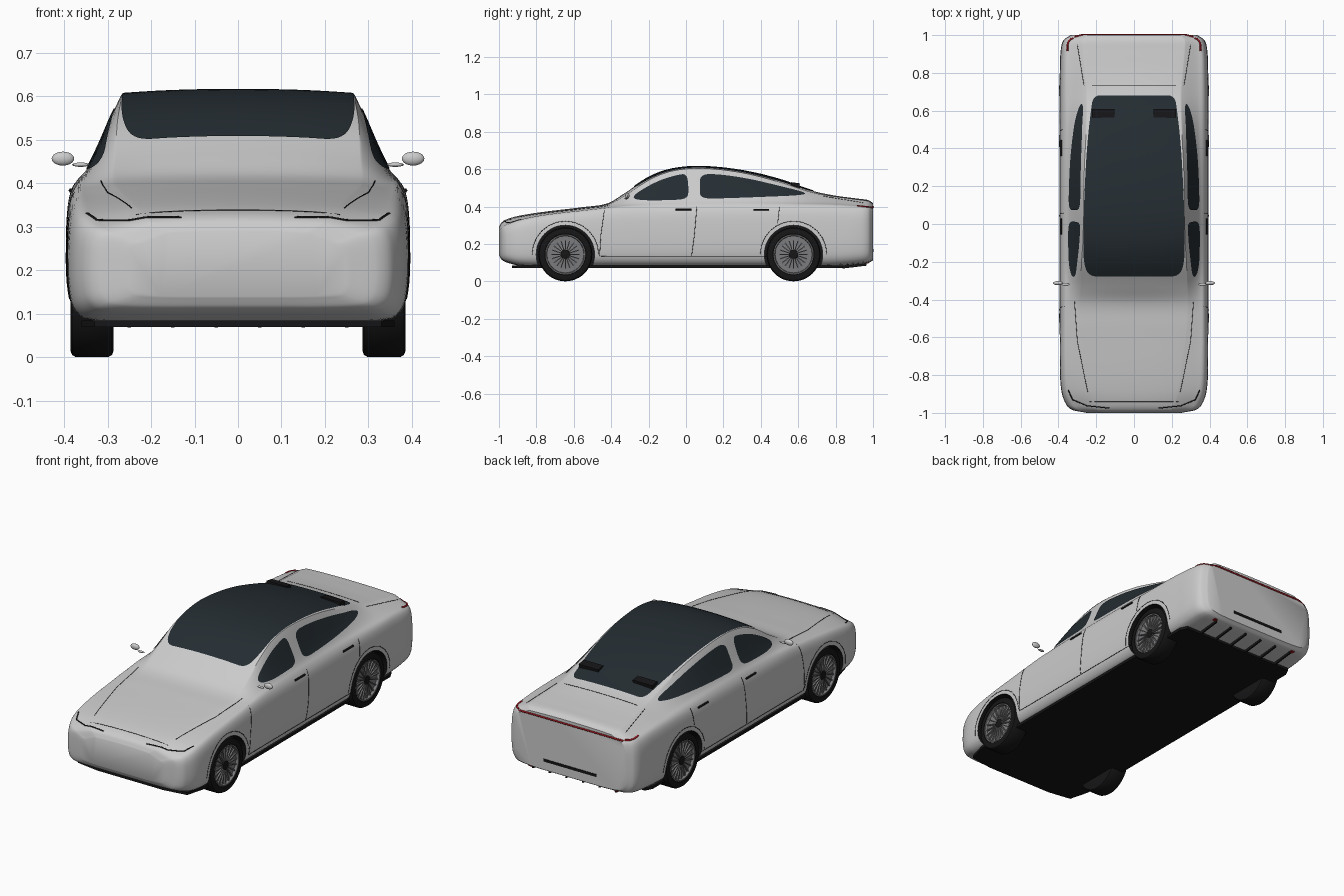
import bpy, bmesh, math
from mathutils import Vector, Matrix
from mathutils.bvhtree import BVHTree

if "Cube" in bpy.data.objects:
    bpy.data.objects.remove(bpy.data.objects["Cube"])

def material(name, rgb):
    m = bpy.data.materials.new(name)
    m.diffuse_color = (*rgb, 1)
    m.use_nodes = True
    m.node_tree.nodes["Principled BSDF"].inputs["Base Color"].default_value = m.diffuse_color
    return m

GLASS = material("glass", (.018, .026, .032))
DARK = material("dark", (.008, .008, .009))
METAL = material("rim_metal", (.2, .2, .21))
RED = material("red_light", (.35, .01, .015))

def make(name, verts, faces, mat=None, smooth=True):
    me = bpy.data.meshes.new(name)
    me.from_pydata(verts, [], faces)
    bm = bmesh.new(); bm.from_mesh(me)
    bmesh.ops.recalc_face_normals(bm, faces=bm.faces[:])
    bm.to_mesh(me); bm.free()
    ob = bpy.data.objects.new(name, me)
    bpy.context.collection.objects.link(ob)
    if mat: me.materials.append(mat)
    if smooth: shade(ob)
    return ob

def shade(ob):
    bpy.ops.object.select_all(action='DESELECT')
    ob.select_set(True)
    bpy.context.view_layer.objects.active = ob
    bpy.ops.object.shade_smooth_by_angle(angle=math.radians(35))

def box(name, c, size, mat, rot=0):
    bm = bmesh.new()
    bmesh.ops.create_cube(bm, size=1, matrix=Matrix.Translation(c) @ Matrix.Rotation(rot, 4, 'X') @ Matrix.Diagonal((*size, 1)))
    v = [x.co[:] for x in bm.verts]; f = [[x.index for x in g.verts] for g in bm.faces]
    bm.free()
    return make(name, v, f, mat, False)

def chaikin(p, n, closed=False):
    """Corner cutting that rounds a polyline."""
    p = [Vector(q) for q in p]
    for _ in range(n):
        q = [] if closed else [p[0]]
        for i in range(len(p) if closed else len(p) - 1):
            a, b = p[i], p[(i + 1) % len(p)]
            q += [a.lerp(b, .25), a.lerp(b, .75)]
        p = q if closed else q + [p[-1]]
    return p

# Body stations: y, half width, floor z, shoulder z, roof edge x, roof edge z, centre z
ST = [(-1, .25, .14, .26, .16, .285, .29), (-.985, .325, .115, .285, .2, .31, .316),
      (-.95, .362, .098, .305, .22, .327, .335), (-.88, .385, .082, .33, .24, .346, .353),
      (-.75, .393, .078, .355, .26, .366, .373), (-.55, .395, .078, .378, .285, .391, .397),
      (-.42, .395, .078, .392, .29, .41, .417), (-.33, .395, .078, .4, .285, .455, .47),
      (-.2, .395, .078, .403, .28, .54, .556), (-.08, .395, .078, .405, .272, .588, .6),
      (.08, .395, .078, .408, .27, .604, .614), (.3, .395, .078, .41, .265, .58, .592),
      (.5, .395, .078, .41, .255, .53, .545), (.68, .395, .078, .41, .25, .473, .483),
      (.8, .393, .08, .408, .26, .452, .458), (.92, .388, .09, .4, .27, .436, .442),
      (.975, .372, .098, .395, .27, .427, .434), (1, .335, .112, .385, .25, .412, .418)]

def slope(i, k):
    a, b = ST[max(i - 1, 0)], ST[min(i + 1, len(ST) - 1)]
    return (b[k] - a[k]) / (b[0] - a[0])

def station(i, t):
    h = ST[i + 1][0] - ST[i][0]
    def val(k):
        return ((2*t**3 - 3*t*t + 1) * ST[i][k] + (t**3 - 2*t*t + t) * h * slope(i, k)
                + (3*t*t - 2*t**3) * ST[i+1][k] + (t**3 - t*t) * h * slope(i + 1, k))
    return (ST[i][0] + h * t, *[val(k) for k in range(1, 7)])

def section(y, w, zb, zs, xr, zr, zt):
    h = zs - zb
    base = Vector((.94 * w, zs))
    cab = (base.x + .3 * (xr - base.x), zs + .15 * (zr - zs))
    half = chaikin([(0, zb), (.86*w, zb), (.97*w, zb + .1*h), (w, zb + .32*h), (w, zb + .65*h),
                    (.985*w, zs - .12*h), base, cab, (xr, zr), (xr - .006, zr + .001),
                    (.6*xr, zr + .75*(zt - zr)), (.2*xr, zt), (0, zt)], 2)
    loop = half + [Vector((-p.x, p.y)) for p in half[-2:0:-1]]
    return [(p.x, y, p.y) for p in loop]

# Body shell
rings = [section(*station(i, k / 6)) for i in range(len(ST) - 1) for k in range(6)]
rings.append(section(*ST[-1]))
n = len(rings[0])
verts = [v for r in rings for v in r]
faces = [(j*n + i, j*n + (i+1) % n, (j+1)*n + (i+1) % n, (j+1)*n + i)
         for j in range(len(rings) - 1) for i in range(n)]
faces += [tuple(range(n)), tuple(range(len(verts) - n, len(verts)))]
body = make("body", verts, faces)
TREE = BVHTree.FromPolygons(verts, faces)

def hit(axis, a, b, side=1, off=.003):
    """Project a 2D point onto the body along an axis."""
    o, d = {'x': ((side*2, a, b), (-side, 0, 0)), 'y': ((a, side*2, b), (0, -side, 0)),
            'z': ((a, b, 2), (0, 0, -1))}[axis]
    loc, nor, _, _ = TREE.ray_cast(Vector(o), Vector(d))
    if loc is None: return None
    return loc + nor * (off if nor.dot(Vector(d)) < 0 else -off)

def seam(name, pts, axis, side=1, mat=DARK, r=.0014, off=.0):
    """Thin line laid on the body."""
    path = []
    for a, b in zip(pts, pts[1:]):
        path += [hit(axis, *Vector(a).lerp(Vector(b), k / 10), side, off) for k in range(11)]
    path = [p for p in path if p]
    cu = bpy.data.curves.new(name, 'CURVE')
    cu.dimensions = '3D'; cu.bevel_depth = r; cu.bevel_resolution = 1; cu.use_fill_caps = True
    s = cu.splines.new('POLY'); s.points.add(len(path) - 1)
    for q, p in zip(s.points, path): q.co = (*p, 1)
    cu.materials.append(mat)
    bpy.context.collection.objects.link(bpy.data.objects.new(name, cu))

def patch(name, outline, axis, side=1, mat=GLASS, k=14):
    """Glass panel laid on the body."""
    o = chaikin(outline, 3, True)
    c = sum(o, Vector((0, 0))) / len(o)
    m = len(o)
    v = [hit(axis, *c.lerp(p, j / k), side, .0035) for j in range(1, k + 1) for p in o]
    v.append(hit(axis, *c, side, .0035))
    f = [(j*m + i, j*m + (i+1) % m, (j+1)*m + (i+1) % m, (j+1)*m + i) for j in range(k - 1) for i in range(m)]
    f += [(len(v) - 1, i, (i + 1) % m) for i in range(m)]
    make(name, v, f, mat)

# Glass roof with windscreen and rear screen
half = [(.15, -.277), (.24, -.275), (.268, -.2), (.267, -.05), (.265, .1), (.25, .4), (.228, .6), (.215, .68), (.14, .68)]
patch("glass_roof", half + [(-x, y) for x, y in reversed(half)], 'z')

def lathe(name, prof, c, s, mat, seg=48):
    """Spin (x, radius) profile about the axle."""
    v = [(c[0] + s*x, c[1] + r*math.cos(2*math.pi*i/seg), c[2] + r*math.sin(2*math.pi*i/seg)) for x, r in prof for i in range(seg)]
    f = [(j*seg + i, j*seg + (i+1) % seg, (j+1)*seg + (i+1) % seg, (j+1)*seg + i) for j in range(len(prof) - 1) for i in range(seg)]
    f += [tuple(range(seg)), tuple(range(len(v) - seg, len(v)))]
    return make(name, v, f, mat)

AXLES = (("front", -.645), ("rear", .575))
for sn, s in (("left", -1), ("right", 1)):
    # Side windows, handles and shut lines
    patch("front_side_window_" + sn, [(-.285, .437), (-.27, .468), (-.15, .537), (-.05, .567), (.005, .575),
          (.014, .5), (.01, .437), (-.1, .432), (-.2, .43)], 'x', s)
    patch("rear_side_window_" + sn, [(.076, .44), (.074, .5), (.076, .575), (.2, .569), (.35, .545), (.5, .508),
          (.64, .473), (.63, .458), (.4, .449), (.2, .442)], 'x', s)
    for a in (-.055, .36):
        seam("door_handle_" + sn, [(a, .383), (a + .085, .383)], 'x', s, r=.005, off=.002)
    seam("front_door_seam_" + sn, [(-.435, .39), (-.455, .25), (-.462, .135), (.03, .135), (.43, .135)], 'x', s)
    seam("middle_door_seam_" + sn, [(.058, .4), (.045, .25), (.03, .135)], 'x', s)
    seam("rear_door_seam_" + sn, [(.5, .4), (.49, .31)], 'x', s)
    seam("bonnet_seam_" + sn, [(s*.315, -.41), (s*.3, -.62), (s*.245, -.89)], 'z')
    seam("boot_seam_" + sn, [(s*.3, .95), (s*.265, .735)], 'z')
    seam("headlight_" + sn, [(s*.348, -.88), (s*.325, -.93), (s*.25, -.962), (s*.13, -.975)], 'z', r=.003)
    seam("side_tail_light_" + sn, [(.915, .403), (.985, .396)], 'x', s, RED, .005)
    # Door mirror
    bm = bmesh.new()
    for c, r in (((s*.403, -.313, .457), (.026, .011, .016)), ((s*.362, -.32, .443), (.02, .008, .005))):
        bmesh.ops.create_uvsphere(bm, u_segments=16, v_segments=10, radius=1,
                                  matrix=Matrix.Translation(c) @ Matrix.Diagonal((*r, 1)))
    me = bpy.data.meshes.new("mirror"); bm.to_mesh(me); bm.free()
    ob = bpy.data.objects.new("door_mirror_" + sn, me)
    bpy.context.collection.objects.link(ob); shade(ob)
    box("headrest_" + sn, (s*.163, .585, .514), (.118, .045, .026), DARK, -.15)
    box("rear_reflector_" + sn, (s*.26, .965, .1), (.02, .02, .012), RED)

    for an, y in AXLES:
        # Wheel arch cut
        cut = lathe("arch_cutter", [(-.08, .156), (.2, .156)], (s*.336, y, .144), s, DARK)
        mod = body.modifiers.new("arch", 'BOOLEAN')
        mod.object = cut; mod.operation = 'DIFFERENCE'; mod.solver = 'EXACT'; mod.material_mode = 'TRANSFER'
        bpy.context.view_layer.objects.active = body
        bpy.ops.object.modifier_apply(modifier=mod.name)
        bpy.data.objects.remove(cut)
        seam("arch_line_" + sn, [(y + .178*math.cos(a*math.pi/12), .144 + .178*math.sin(a*math.pi/12)) for a in range(13)], 'x', s)
        # Wheel: tyre, rim, spokes and hub
        c = (s*.336, y, .144)
        tag = an + "_" + sn
        lathe("tyre_" + tag, [(-.05, .1), (-.05, .128), (-.046, .139), (-.037, .144), (.037, .144), (.046, .139),
                              (.05, .128), (.05, .11), (.046, .105), (.02, .105)], c, s, DARK)
        lathe("rim_" + tag, [(.02, .109), (.048, .109), (.048, .101), (.034, .098), (.031, .03), (.036, .02)], c, s, METAL)
        lathe("hub_" + tag, [(.03, .026), (.042, .024), (.044, .012)], c, s, DARK, 20)
        v, f = [], []
        for i in range(20):
            M = Matrix.Translation(c) @ Matrix.Rotation(i*math.pi/10, 4, 'X')
            q = [M @ Vector((s*x, yy, z)) for x in (.03, .041) for yy, z in ((-.0022, .02), (.0022, .02), (.0035, .102), (-.0035, .102))]
            b = len(v); v += q
            f += [[b + k for k in g] for g in ((0,1,2,3), (4,5,6,7), (0,1,5,4), (1,2,6,5), (2,3,7,6), (3,0,4,7))]
        make("spokes_" + tag, v, f, METAL, False)

# Bonnet and boot cross seams, tail light, rear slot
seam("bonnet_front_seam", [(-.235, -.94), (.235, -.94)], 'z')
seam("boot_front_seam", [(-.265, .735), (.265, .735)], 'z')
seam("tail_light", [(-.315, .392), (-.27, .398), (.27, .398), (.315, .392)], 'y', 1, RED, .005)
box("rear_slot", (0, .998, .165), (.32, .01, .014), DARK)

# Flat floor and diffuser fins
h = [(.2, -.93), (.33, -.91), (.36, -.8), (.36, .8), (.34, .84), (0, .84)]
o = h + [(-x, y) for x, y in reversed(h[:-1])]
m = len(o)
make("floor", [(x, y, z) for z in (.07, .084) for x, y in o],
     [tuple(range(m)), tuple(range(m, 2*m))] + [(i, (i+1) % m, m + (i+1) % m, m + i) for i in range(m)], DARK, False)
for i in range(6):
    box("diffuser_fin", (-.25 + .1*i, .9, .087), (.008, .13, .022), DARK, .12)
shade(body)
